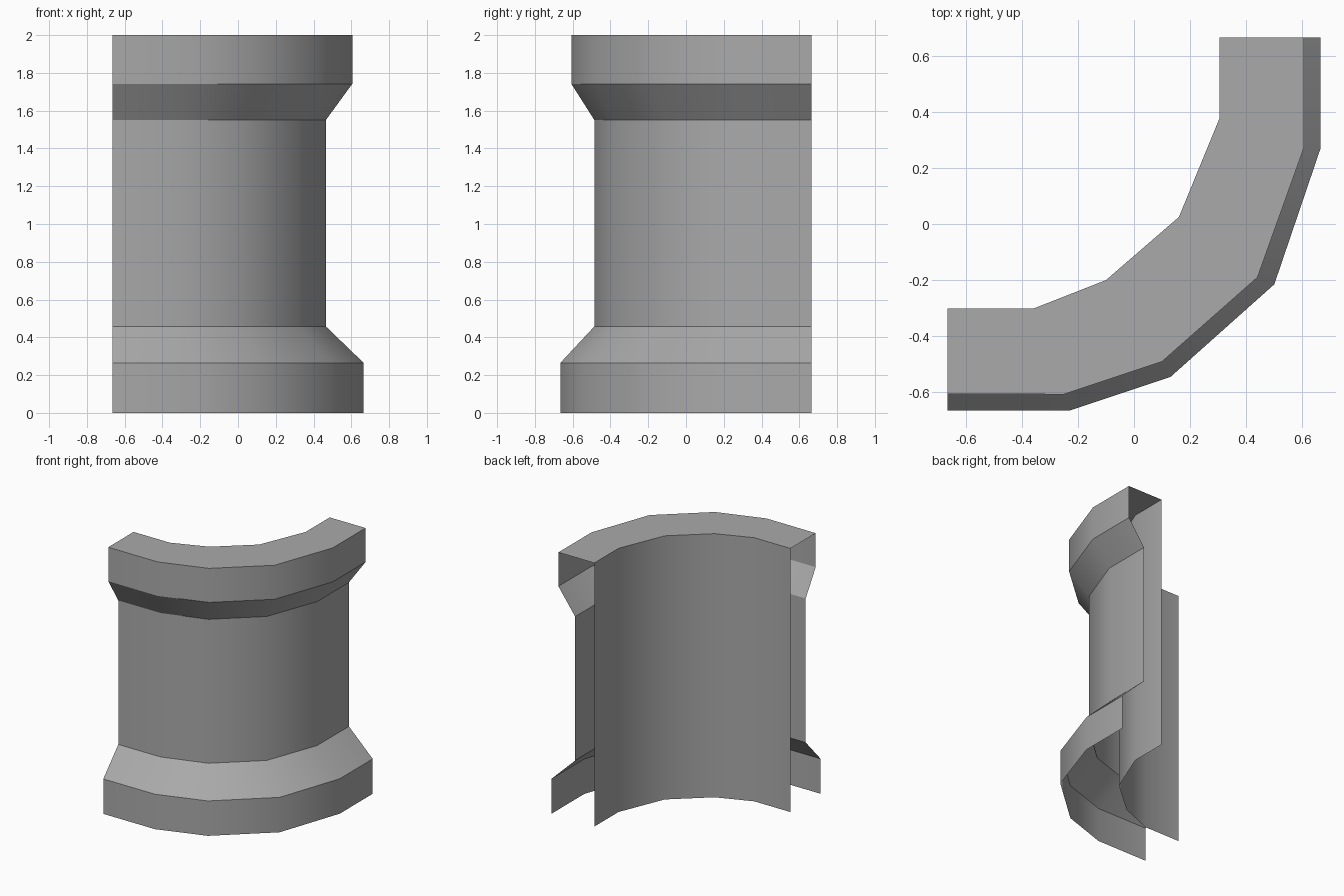
import bpy
import bmesh

cube = bpy.data.objects.get("Cube")
if cube:
    bpy.data.objects.remove(cube, do_unlink=True)

stone = bpy.data.materials.new("grey_stone")
stone.use_nodes = True
GREY = (0.4, 0.4, 0.4, 1)
stone.diffuse_color = GREY
stone.node_tree.nodes["Principled BSDF"].inputs["Base Color"].default_value = GREY

# Plan outlines of the curved wall, from the left-hand end round to the back end
END = 0.665
foot = [(-END, -END), (-0.23, -END), (0.13, -0.545), (0.5, -0.215), (END, 0.27), (END, END)]
shaft = [(-END, -0.485), (-0.31, -0.485), (0.02, -0.38), (0.32, -0.113), (0.465, 0.283), (0.465, END)]
rim = [(-END, -0.605), (-0.25, -0.607), (0.1, -0.49), (0.44, -0.19), (0.605, 0.27), (0.605, END)]
inner = [(-END, -0.302), (-0.36, -0.302), (-0.1, -0.2), (0.16, 0.025), (0.304, 0.375), (0.304, END)]


def band(name, levels):
    """Open strip of quads through (outline, height) levels, creased at each level."""
    bm = bmesh.new()
    rows = [[bm.verts.new((x, y, z)) for x, y in line] for line, z in levels]
    for low, high in zip(rows, rows[1:]):
        for i in range(len(low) - 1):
            face = bm.faces.new((low[i], low[i + 1], high[i + 1], high[i]))
            face.smooth = True
    for row in rows:
        for a, b in zip(row, row[1:]):
            bm.edges.get((a, b)).smooth = False
    mesh = bpy.data.meshes.new(name)
    bm.to_mesh(mesh)
    bm.free()
    mesh.materials.append(stone)
    obj = bpy.data.objects.new(name, mesh)
    bpy.context.collection.objects.link(obj)
    return obj


# Open-ended shell: flared base, shaft, overhanging rim and plain inner wall
band("flared_base", [(foot, 0), (foot, 0.265), (shaft, 0.458)])
band("curved_shaft", [(shaft, 0.458), (shaft, 1.55)])
band("overhanging_rim", [(shaft, 1.55), (rim, 1.742), (rim, 2)])
band("rim_top", [(rim, 2), (inner, 2)])
band("inner_wall", [(inner, 2), (inner, 0)])
